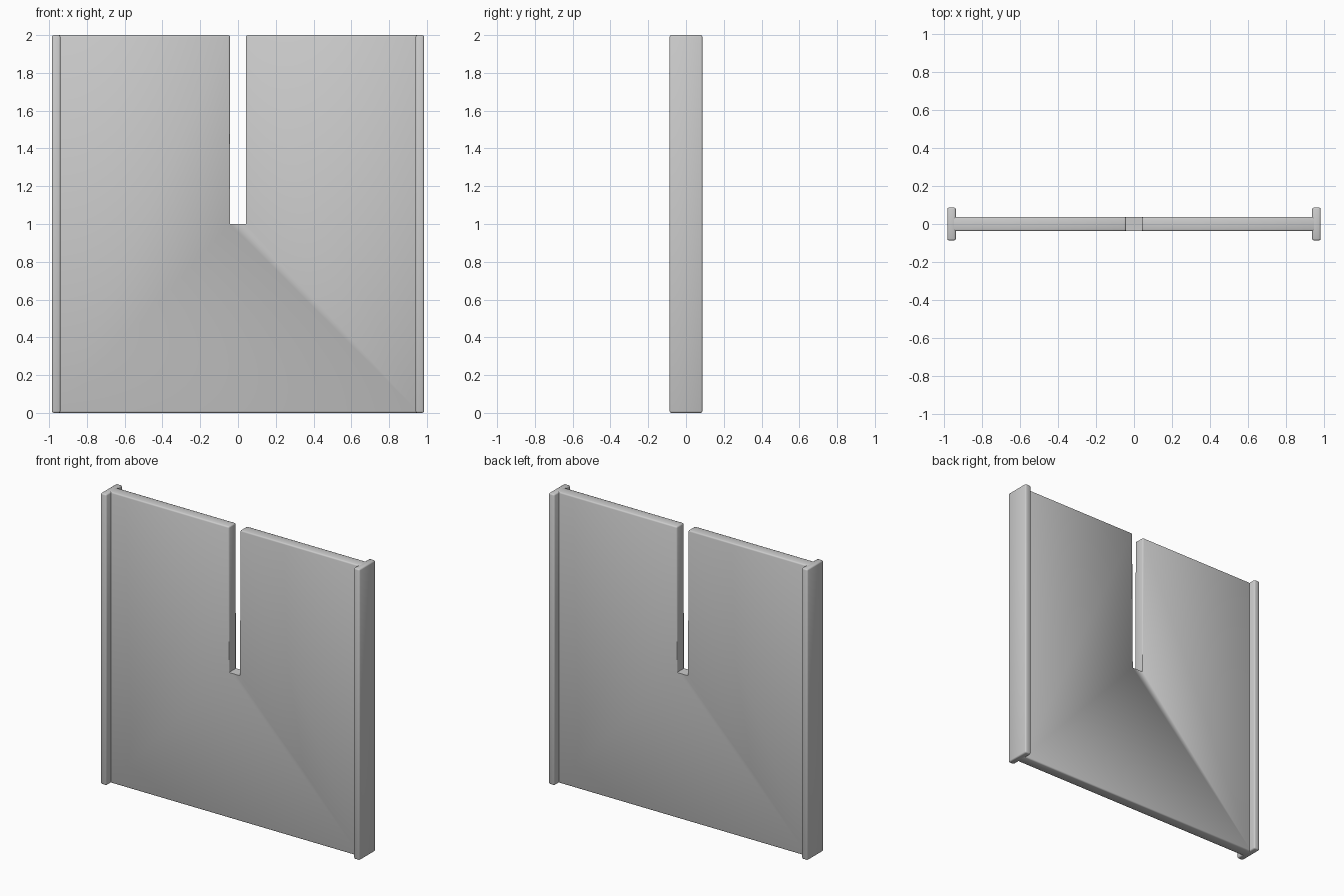
import bpy, bmesh

cube = bpy.data.objects.get("Cube")
if cube:
    bpy.data.objects.remove(cube, do_unlink=True)

HEIGHT = 2.0
HALF_WIDTH = 0.985
FLANGE_INNER = 0.94
FLANGE_DEPTH = 0.087
PANEL_DEPTH = 0.038
SLOT_HALF = 0.042
SLOT_BOTTOM = 1.0
ROUNDING = 0.009

grey = bpy.data.materials.new("light_grey")
grey.use_nodes = True
grey.diffuse_color = (0.6, 0.6, 0.6, 1)
grey.node_tree.nodes["Principled BSDF"].inputs["Base Color"].default_value = (0.6, 0.6, 0.6, 1)


def extruded_part(name, outline, half_depth, keep_sharp):
    """Extrude an x-z outline through y and round the edges not kept sharp."""
    bm = bmesh.new()
    face = bm.faces.new([bm.verts.new((x, -half_depth, z)) for x, z in outline])
    back = bmesh.ops.extrude_face_region(bm, geom=[face])["geom"]
    moved = [v for v in back if isinstance(v, bmesh.types.BMVert)]
    bmesh.ops.translate(bm, verts=moved, vec=(0, 2 * half_depth, 0))
    bmesh.ops.recalc_face_normals(bm, faces=bm.faces)
    edges = [e for e in bm.edges if not keep_sharp(e)]
    bmesh.ops.bevel(bm, geom=edges, offset=ROUNDING, segments=2, profile=0.5,
                    affect='EDGES', clamp_overlap=True)
    mesh = bpy.data.meshes.new(name)
    bm.to_mesh(mesh)
    bm.free()
    mesh.materials.append(grey)
    obj = bpy.data.objects.new(name, mesh)
    bpy.context.collection.objects.link(obj)
    bpy.ops.object.select_all(action='DESELECT')
    obj.select_set(True)
    bpy.context.view_layer.objects.active = obj
    bpy.ops.object.shade_smooth_by_angle(angle=0.9)


def on_slot_floor(edge):
    return all(abs(v.co.z - SLOT_BOTTOM) < 0.001 for v in edge.verts)


# Slotted panel, its ends buried in the flanges
end = FLANGE_INNER + 0.02
extruded_part("slotted_panel",
              [(-end, 0), (end, 0), (end, HEIGHT), (SLOT_HALF, HEIGHT),
               (SLOT_HALF, SLOT_BOTTOM), (-SLOT_HALF, SLOT_BOTTOM),
               (-SLOT_HALF, HEIGHT), (-end, HEIGHT)],
              PANEL_DEPTH, on_slot_floor)

# Upright end flanges
for name, side in (("left_flange", 1), ("right_flange", -1)):
    inner, outer = side * FLANGE_INNER, side * HALF_WIDTH
    extruded_part(name, [(inner, 0), (outer, 0), (outer, HEIGHT), (inner, HEIGHT)],
                  FLANGE_DEPTH, lambda e: False)
